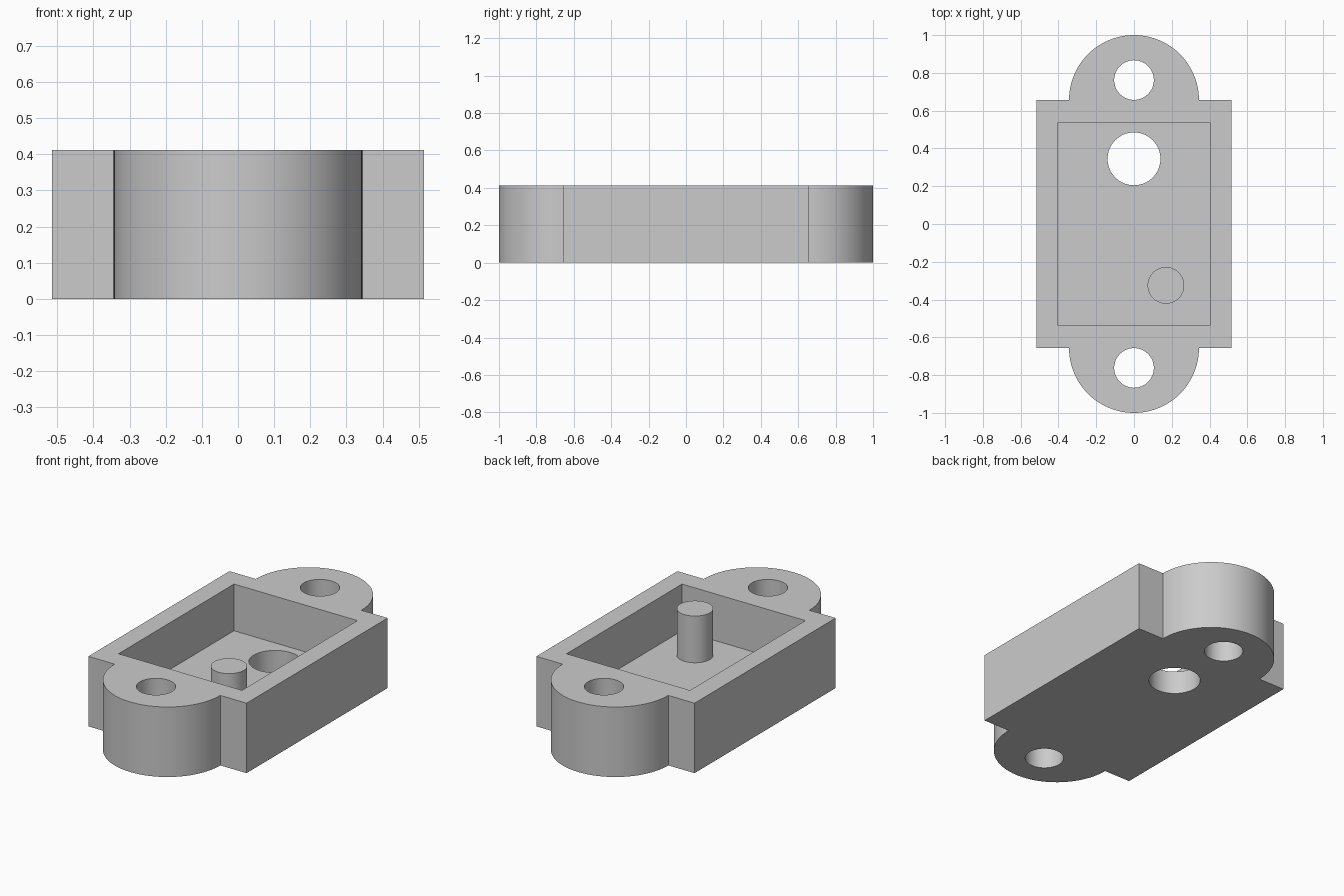
import bpy, bmesh, math

if "Cube" in bpy.data.objects:
    bpy.data.objects.remove(bpy.data.objects["Cube"], do_unlink=True)

HEIGHT, FLOOR = 0.412, 0.137
HALF_W, HALF_L = 0.515, 0.656
LUG_R = 1 - HALF_L

grey = bpy.data.materials.new("light_grey")
grey.use_nodes = True
grey.diffuse_color = (0.6, 0.6, 0.6, 1)
grey.node_tree.nodes["Principled BSDF"].inputs["Base Color"].default_value = (0.6, 0.6, 0.6, 1)


def arc(cx, cy, r, start, sweep, steps):
    return [(cx + r * math.cos(start + sweep * i / steps),
             cy + r * math.sin(start + sweep * i / steps)) for i in range(steps + 1)]


def circle(cx, cy, r):
    return arc(cx, cy, r, 0, math.tau, 64)[:-1]


def prism(name, outline, z0, z1):
    """Extrude a flat outline upwards into a solid."""
    bm = bmesh.new()
    face = bm.faces.new([bm.verts.new((x, y, z0)) for x, y in outline])
    top = bmesh.ops.extrude_face_region(bm, geom=[face])["geom"]
    bmesh.ops.translate(bm, vec=(0, 0, z1 - z0),
                        verts=[v for v in top if isinstance(v, bmesh.types.BMVert)])
    bmesh.ops.recalc_face_normals(bm, faces=bm.faces)
    mesh = bpy.data.meshes.new(name)
    bm.to_mesh(mesh)
    bm.free()
    mesh.materials.append(grey)
    obj = bpy.data.objects.new(name, mesh)
    bpy.context.collection.objects.link(obj)
    return obj


def activate(obj):
    bpy.ops.object.select_all(action="DESELECT")
    obj.select_set(True)
    bpy.context.view_layer.objects.active = obj


def cut(obj, outline, z0, z1):
    cutter = prism("cutter", outline, z0, z1)
    cutter.hide_render = True
    mod = obj.modifiers.new("cut", "BOOLEAN")
    mod.operation, mod.solver, mod.object = "DIFFERENCE", "EXACT", cutter
    activate(obj)
    bpy.ops.object.modifier_apply(modifier=mod.name)
    bpy.data.objects.remove(cutter, do_unlink=True)


# Housing: a block with a half-round mounting lug at each end
half = [(HALF_W, -HALF_L), (HALF_W, HALF_L)]
half += arc(0, HALF_L, LUG_R, 0, math.pi, 48)
half += [(-HALF_W, HALF_L), (-HALF_W, -HALF_L)]
half += arc(0, -HALF_L, LUG_R, math.pi, math.pi, 48)
housing = prism("housing", half, 0, HEIGHT)

# Open pocket, screw holes in the lugs, and the hole through the floor
px, py = 0.402, 0.537
cut(housing, [(-px, -py), (px, -py), (px, py), (-px, py)], FLOOR, 1)
for side in (-1, 1):
    cut(housing, circle(0, side * 0.762, 0.105), -1, 1)
cut(housing, circle(0, 0.345, 0.14), -1, 1)

# Peg standing on the pocket floor, level with the rim
peg = prism("peg", circle(0.169, -0.325, 0.097), FLOOR - 0.01, HEIGHT)

for obj in (housing, peg):
    activate(obj)
    bpy.ops.object.shade_smooth_by_angle(angle=math.radians(30))
